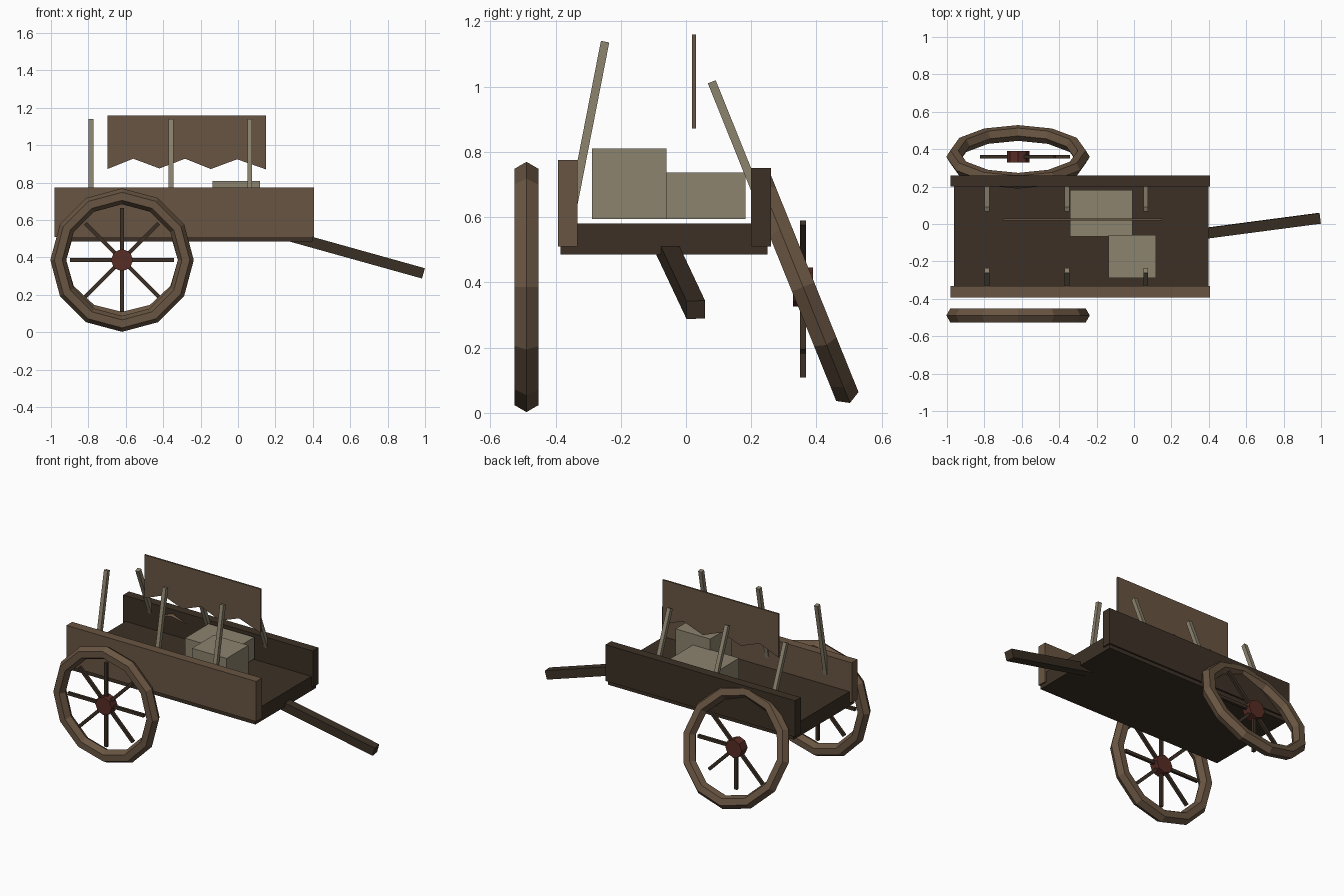
import bpy, bmesh, math
from mathutils import Matrix, Vector

if "Cube" in bpy.data.objects:
    bpy.data.objects.remove(bpy.data.objects["Cube"])


def material(name, rgb):
    m = bpy.data.materials.new(name)
    m.diffuse_color = (*rgb, 1)
    m.use_nodes = True
    m.node_tree.nodes["Principled BSDF"].inputs["Base Color"].default_value = m.diffuse_color
    return m


LIGHT = material("light wood", (0.141, 0.091, 0.054))
DARK = material("dark wood", (0.045, 0.030, 0.019))
PALE = material("pale wood", (0.262, 0.227, 0.156))
RED = material("red brown", (0.098, 0.025, 0.018))


def finish(name, bm, mat):
    bmesh.ops.recalc_face_normals(bm, faces=bm.faces)
    me = bpy.data.meshes.new(name)
    bm.to_mesh(me)
    bm.free()
    me.materials.append(mat)
    ob = bpy.data.objects.new(name, me)
    bpy.context.collection.objects.link(ob)
    return ob


def box(name, x, y, z, mat):
    """Box from (min, max) ranges."""
    bm = bmesh.new()
    size = Matrix.Diagonal((x[1] - x[0], y[1] - y[0], z[1] - z[0], 1))
    mid = Vector((sum(x) / 2, sum(y) / 2, sum(z) / 2))
    bmesh.ops.create_cube(bm, size=1, matrix=Matrix.Translation(mid) @ size)
    return finish(name, bm, mat)


def add_beam(bm, a, b, w, d):
    """Square beam between two points."""
    a, b = Vector(a), Vector(b)
    v = b - a
    z = v.normalized()
    side = Vector((0, 1, 0)) if abs(z.y) < 0.6 else Vector((1, 0, 0))
    x = side.cross(z).normalized()
    rot = Matrix((x, z.cross(x), z)).transposed().to_4x4()
    bmesh.ops.create_cube(bm, size=1, matrix=Matrix.Translation((a + b) / 2) @ rot
                          @ Matrix.Diagonal((w, d, v.length, 1)))


def beam(name, a, b, w, mat):
    bm = bmesh.new()
    add_beam(bm, a, b, w, w)
    return finish(name, bm, mat)


def wheel(name, y, tilt, spokes):
    c = Vector((-0.62, y, 0.386))
    # rim
    bpy.ops.mesh.primitive_torus_add(
        major_segments=12, minor_segments=6, major_radius=0.341, minor_radius=0.0425,
        location=c, rotation=(math.radians(90 + tilt), 0, 0))
    rim = bpy.context.object
    rim.name = name + "_rim"
    rim.data.materials.append(LIGHT)
    # hub
    bpy.ops.mesh.primitive_cylinder_add(vertices=8, radius=0.06, depth=0.062,
                                        location=c, rotation=(math.pi / 2, 0, 0))
    hub = bpy.context.object
    hub.name = name + "_hub"
    hub.data.materials.append(RED)
    # spokes
    bm = bmesh.new()
    for i in spokes:
        a = math.radians(45 * i)
        add_beam(bm, c, c + Vector((math.cos(a), 0, math.sin(a))) * 0.278, 0.02, 0.018)
    finish(name + "_spokes", bm, DARK)


# cart bed and side panels
box("bed", (-0.963, 0.397), (-0.385, 0.25), (0.485, 0.58), DARK)
box("front_panel", (-0.98, 0.407), (-0.392, -0.332), (0.51, 0.775), LIGHT)
box("back_panel", (-0.98, 0.407), (0.2, 0.26), (0.51, 0.75), DARK)

# pulling shaft
beam("shaft", (0.25, -0.067, 0.522), (0.988, 0.03, 0.316), 0.057, DARK)

# wheels: the back one has a slumped rim and broken spokes
wheel("front_wheel", -0.489, 0, range(8))
wheel("back_wheel", 0.359, 22, (-3, -2, -1, 0, 1))

# leaning posts
for i, x in enumerate((-0.785, -0.358, 0.063), 1):
    beam(f"front_post_{i}", (x, -0.357, 0.58), (x, -0.248, 1.138), 0.026, PALE)
    beam(f"back_post_{i}", (x, 0.23, 0.64), (x, 0.079, 1.015), 0.026, PALE)

# torn canopy sheet with a zigzag lower edge
outline = [(-0.698, 1.16), (-0.698, 0.873), (-0.56, 0.928), (-0.42, 0.876), (-0.283, 0.928),
           (-0.145, 0.873), (-0.005, 0.925), (0.15, 0.871), (0.15, 1.16)]
bm = bmesh.new()
face = bm.faces.new([bm.verts.new((x, 0.019, z)) for x, z in outline])
ext = bmesh.ops.extrude_face_region(bm, geom=[face], use_keep_orig=True)
bmesh.ops.translate(bm, vec=(0, 0.011, 0),
                    verts=[v for v in ext["geom"] if isinstance(v, bmesh.types.BMVert)])
finish("canopy_sheet", bm, LIGHT)

# crates
box("low_crate", (-0.342, -0.008), (-0.067, 0.183), (0.594, 0.737), PALE)
box("tall_crate", (-0.135, 0.118), (-0.288, -0.06), (0.594, 0.81), PALE)
